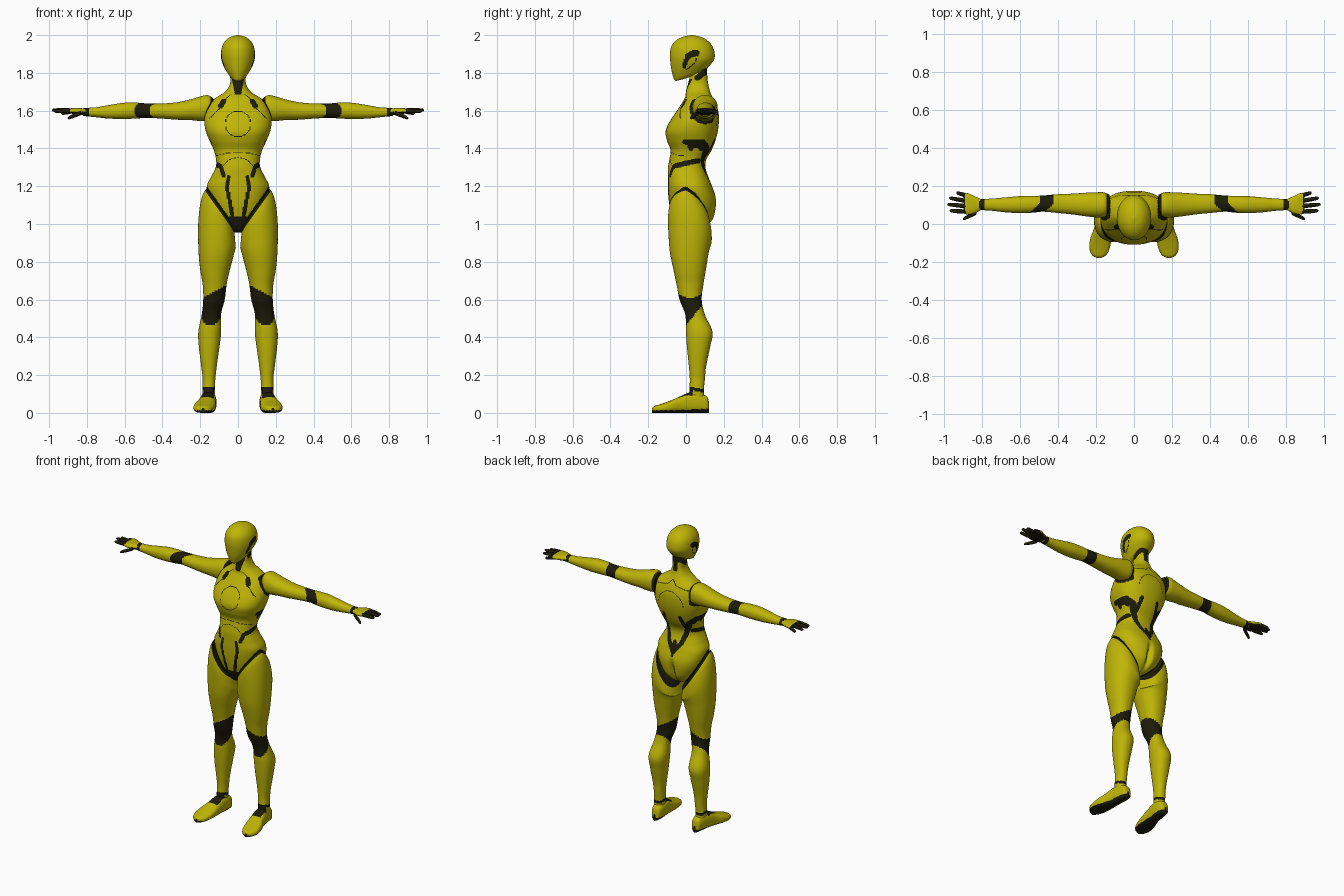
import bpy, bmesh, math
from mathutils import Vector

cube = bpy.data.objects.get("Cube")
if cube:
    bpy.data.objects.remove(cube, do_unlink=True)


def material(name, rgb, roughness):
    mat = bpy.data.materials.new(name)
    mat.use_nodes = True
    color = (*rgb, 1)
    mat.diffuse_color = color
    shader = mat.node_tree.nodes["Principled BSDF"]
    shader.inputs["Base Color"].default_value = color
    shader.inputs["Roughness"].default_value = roughness
    return mat


SHELL = material("yellow shell", (.52, .46, .002), .5)
JOINT = material("black joint", (.012, .011, .003), .6)


def spline(rows, steps):
    """Smooth rows of numbers with a Catmull-Rom curve."""
    result = []
    last = len(rows) - 1
    for i in range(last):
        p, q, r, s = (rows[min(max(i + k, 0), last)] for k in (-1, 0, 1, 2))
        for step in range(steps):
            t = step / steps
            result.append([b + .5 * t * (c - a + t * (2 * a - 5 * b + 4 * c - d + t * (3 * (b - c) + d - a)))
                           for a, b, c, d in zip(p, q, r, s)])
    return result + [rows[-1]]


def loft(name, rows, axis="z", sides=64, steps=10, power=2.2, is_black=None, warp=None, mirror=False):
    """Skin rounded sections; a row is (position, low a, high a, low b, high b)."""
    bm = bmesh.new()
    rings = []
    for t, a0, a1, b0, b1 in spline(rows, steps):
        ring = []
        for i in range(sides):
            angle = math.tau * i / sides
            c, s = math.cos(angle), math.sin(angle)
            a = (a0 + a1) / 2 + (a1 - a0) / 2 * math.copysign(abs(c) ** (2 / power), c)
            b = (b0 + b1) / 2 + (b1 - b0) / 2 * math.copysign(abs(s) ** (2 / power), s)
            point = {"x": (t, a, b), "y": (a, t, b), "z": (a, b, t)}[axis]
            if warp:
                point = warp(*point, t, (a0 + a1) / 2, b0)
            ring.append(bm.verts.new(point))
        rings.append(ring)
    for low, high in zip(rings, rings[1:]):
        for i in range(sides):
            j = (i + 1) % sides
            bm.faces.new((low[i], low[j], high[j], high[i]))
    bm.faces.new(rings[0])
    bm.faces.new(rings[-1])
    bmesh.ops.recalc_face_normals(bm, faces=bm.faces)
    for face in bm.faces:
        face.material_index = int(is_black(*face.calc_center_median()))
    mesh = bpy.data.meshes.new(name)
    bm.to_mesh(mesh)
    bm.free()
    mesh.materials.append(SHELL)
    mesh.materials.append(JOINT)
    obj = bpy.data.objects.new(name, mesh)
    bpy.context.collection.objects.link(obj)
    if mirror:
        obj.modifiers.new("Mirror", "MIRROR").use_mirror_merge = False
    bpy.ops.object.select_all(action="DESELECT")
    obj.select_set(True)
    bpy.context.view_layer.objects.active = obj
    bpy.ops.object.shade_smooth_by_angle(angle=math.radians(50))


def near(u, v, width, *path):
    """True where a point lies within width of a polyline."""
    p = Vector((u, v))
    for start, end in zip(path, path[1:]):
        a, d = Vector(start), Vector(end) - Vector(start)
        t = min(max((p - a).dot(d) / d.length_squared, 0), 1)
        if (p - a - d * t).length < width:
            return True
    return False


def fade(value, low, high):
    t = min(max((value - low) / (high - low), 0), 1)
    return t * t * (3 - 2 * t)


def hip_seam(x, y):
    return .95 + 1.4 * abs(x) - .65 * max(0, y)


# Torso and neck: height, half width, front, back
torso_rows = [
    (.955, .022, -.03, .04), (.975, .052, -.05, .095), (1.02, .097, -.07, .142),
    (1.08, .137, -.085, .158), (1.14, .158, -.093, .158), (1.2, .165, -.096, .138),
    (1.25, .142, -.096, .118), (1.3, .118, -.095, .103), (1.34, .116, -.088, .107),
    (1.39, .128, -.082, .135), (1.44, .15, -.1, .155), (1.49, .17, -.108, .168),
    (1.54, .178, -.088, .174), (1.59, .172, -.055, .172), (1.64, .15, -.022, .157),
    (1.67, .115, -.005, .142), (1.7, .068, 0, .128), (1.74, .043, .01, .118),
    (1.78, .041, .02, .113), (1.84, .04, .025, .11)]


def torso_black(x, y, z):
    x = abs(x)
    if z > 1.685:
        throat = y < .05 and z < 1.77 and x < .016 + .2 * (z - 1.685)
        nape = y > .08 and z > 1.73 and x < .016
        return throat or nape or near(y, z, .016, (.12, 1.82), (.06, 1.775))
    if z < hip_seam(x, y) + .019 or (y < 0 and z < 1.04):
        return True
    if x > .125 and math.hypot(y - .1, z - 1.61) < .081:
        return True
    # Side panels
    if x > .085 and (near(y, z, .014, (-.005, 1.435), (.09, 1.435))
                     or near(y, z, .013, (.015, 1.43), (.025, 1.4))
                     or near(y, z, .013, (.075, 1.43), (.08, 1.4))
                     or near(y, z, .014, (-.05, 1.31), (0, 1.322), (.065, 1.335))):
        return True
    if y < .02:
        return (abs(math.hypot(x, z - 1.53) - .068) < .002
                or near(x, z, .014, (.076, 1.65), (.092, 1.625))
                or near(x, z, .002, (.03, 1.69), (.07, 1.66))
                or near(x, z, .002, (.09, 1.62), (.15, 1.56))
                or near(x, z, .0015, (0, 1.38), (.06, 1.375), (.12, 1.36))
                or near(x, z, .0015, (0, 1.355), (.05, 1.34), (.085, 1.3))
                or near(x, z, .011, (.092, 1.305), (.075, 1.255))
                or near(x, z, .01, (.05, 1.25), (.058, 1.19), (.028, 1.04)))
    return (near(x, z, .015, (.13, 1.42), (.1, 1.4), (.07, 1.33), (.045, 1.25), (0, 1.19))
            or near(x, z, .013, (.06, 1.44), (.075, 1.34))
            or near(x, z, .012, (0, 1.25), (0, 1.17))
            or near(x, z, .002, (0, 1.68), (.03, 1.65), (.12, 1.63))
            or (z > 1.52 and abs(math.hypot(x, z - 1.52) - .09) < .0018))


def torso_warp(x, y, z, *_):
    # Cleft between the buttocks
    if y > 0:
        y -= .03 * math.exp(-(x / .016) ** 2) * fade(z, .95, 1.03) * (1 - fade(z, 1.06, 1.17))
    return x, y, z


loft("torso", [(z, -w, w, f, b) for z, w, f, b in torso_rows], sides=192, steps=12,
     power=2.35, is_black=torso_black, warp=torso_warp)

# Head: an egg with a jaw line that rises towards the nape
head_rows = [
    (1.757, .022, -.054, -.01), (1.764, .04, -.062, .07), (1.78, .055, -.068, .11),
    (1.815, .074, -.077, .135), (1.86, .087, -.083, .149), (1.9, .09, -.085, .152),
    (1.94, .084, -.078, .141), (1.97, .066, -.055, .115), (1.99, .04, -.02, .08),
    (2, .005, .025, .035)]


def head_warp(x, y, z, t, middle, front):
    return x, y, z + .25 * (1 - fade(t, 1.76, 1.9)) * (y - front)


def head_black(x, y, z):
    return abs(x) > .03 and (
        near(y, z, .017, (.012, 1.89), (.03, 1.9), (.055, 1.905))
        or near(y, z, .012, (-.01, 1.835), (.008, 1.885))
        or near(y, z, .0025, (.065, 1.9), (.045, 1.85), (0, 1.815)))


loft("head", [(z, -w, w, f, b) for z, w, f, b in head_rows], sides=96,
     power=2.05, is_black=head_black, warp=head_warp)

# Legs: height, inner, outer, front, back
leg_rows = [
    (1.085, .02, .168, -.088, .125), (1.03, .015, .193, -.095, .135), (.95, .012, .21, -.093, .135),
    (.85, .02, .209, -.085, .12), (.75, .045, .199, -.065, .104), (.68, .06, .187, -.05, .092),
    (.6, .07, .184, -.034, .083), (.52, .09, .192, -.004, .1), (.43, .089, .21, 0, .14),
    (.35, .098, .207, .005, .128), (.25, .112, .195, .015, .107), (.18, .12, .187, .02, .1),
    (.12, .122, .188, .018, .095), (.06, .125, .185, .015, .1)]


def leg_warp(x, y, z, t, middle, front):
    tilt = fade(t, .82, 1.08)
    return x, y, z + tilt * (1.4 * (x - middle) - .65 * max(0, y))


def leg_black(x, y, z):
    knee = .465 + 1.2 * max(0, y) < z < .61 + .55 * (.185 - x)
    strap = abs(z - .125 + .2 * (y - .05)) < .009
    instep = y < .035 and z < .135
    return z > hip_seam(x, y) - .019 or knee or strap or instep


loft("leg", leg_rows, sides=72, is_black=leg_black, warp=leg_warp, mirror=True)

# Feet: position, centre, half width, top
foot_rows = [
    (.123, .15, .008, .045), (.112, .15, .028, .085), (.07, .152, .038, .105),
    (.02, .158, .042, .108), (-.03, .165, .048, .088), (-.08, .175, .056, .066),
    (-.13, .182, .053, .048), (-.165, .184, .036, .037), (-.18, .185, .008, .026)]


def foot_black(x, y, z):
    sole = z < .014 + .05 * max(0, y + .05)
    return sole or (-.04 < y < .035 and z > .076 and abs(x - .16) < .032)


loft("foot", [(y, c - w, c + w, 0, top) for y, c, w, top in foot_rows], axis="y", power=2.6,
     is_black=foot_black, mirror=True)

# Arms: position, front, back, bottom, top
arm_rows = [
    (.13, .05, .155, 1.555, 1.665), (.16, .036, .167, 1.545, 1.682), (.2, .035, .167, 1.545, 1.675),
    (.25, .04, .165, 1.55, 1.66), (.32, .05, .16, 1.552, 1.645), (.4, .058, .157, 1.558, 1.638),
    (.48, .065, .15, 1.562, 1.638), (.53, .06, .148, 1.559, 1.642), (.6, .057, .147, 1.556, 1.642),
    (.68, .062, .14, 1.558, 1.63), (.75, .07, .134, 1.565, 1.618), (.82, .074, .13, 1.572, 1.614)]


def arm_black(x, y, z):
    elbow = .51 - max(0, min(y - .06, .05))
    return x < .146 or abs(x - elbow) < .038 or abs(x - .803) < .012


loft("arm", arm_rows, axis="x", is_black=arm_black, mirror=True)

# Hands: yellow back, black palm and fingers
palm_rows = [
    (.8, .078, .128, 1.576, 1.61), (.84, .056, .146, 1.578, 1.614),
    (.875, .05, .162, 1.583, 1.614), (.9, .056, .158, 1.588, 1.61)]
loft("palm", palm_rows, axis="x", sides=40, steps=6, power=2.5,
     is_black=lambda x, y, z: z < 1.593 or x > .89, mirror=True)

fingers = {
    "thumb": ((.83, .06, 1.588), (.902, .026, 1.56)),
    "index_finger": ((.885, .065, 1.6), (.972, .07, 1.598)),
    "middle_finger": ((.885, .094, 1.602), (.985, .104, 1.603)),
    "ring_finger": ((.885, .122, 1.6), (.974, .137, 1.597)),
    "little_finger": ((.875, .148, 1.597), (.937, .165, 1.585))}
for name, (base, tip) in fingers.items():
    rows = []
    for along, size in ((0, .9), (.3, 1), (.7, .9), (.92, .7), (1, .15)):
        x, y, z = Vector(base).lerp(Vector(tip), along)
        r = .0115 * size
        rows.append((x, y - r, y + r, z - r, z + r))
    loft(name, rows, axis="x", sides=16, steps=4, power=2, is_black=lambda *_: True, mirror=True)
